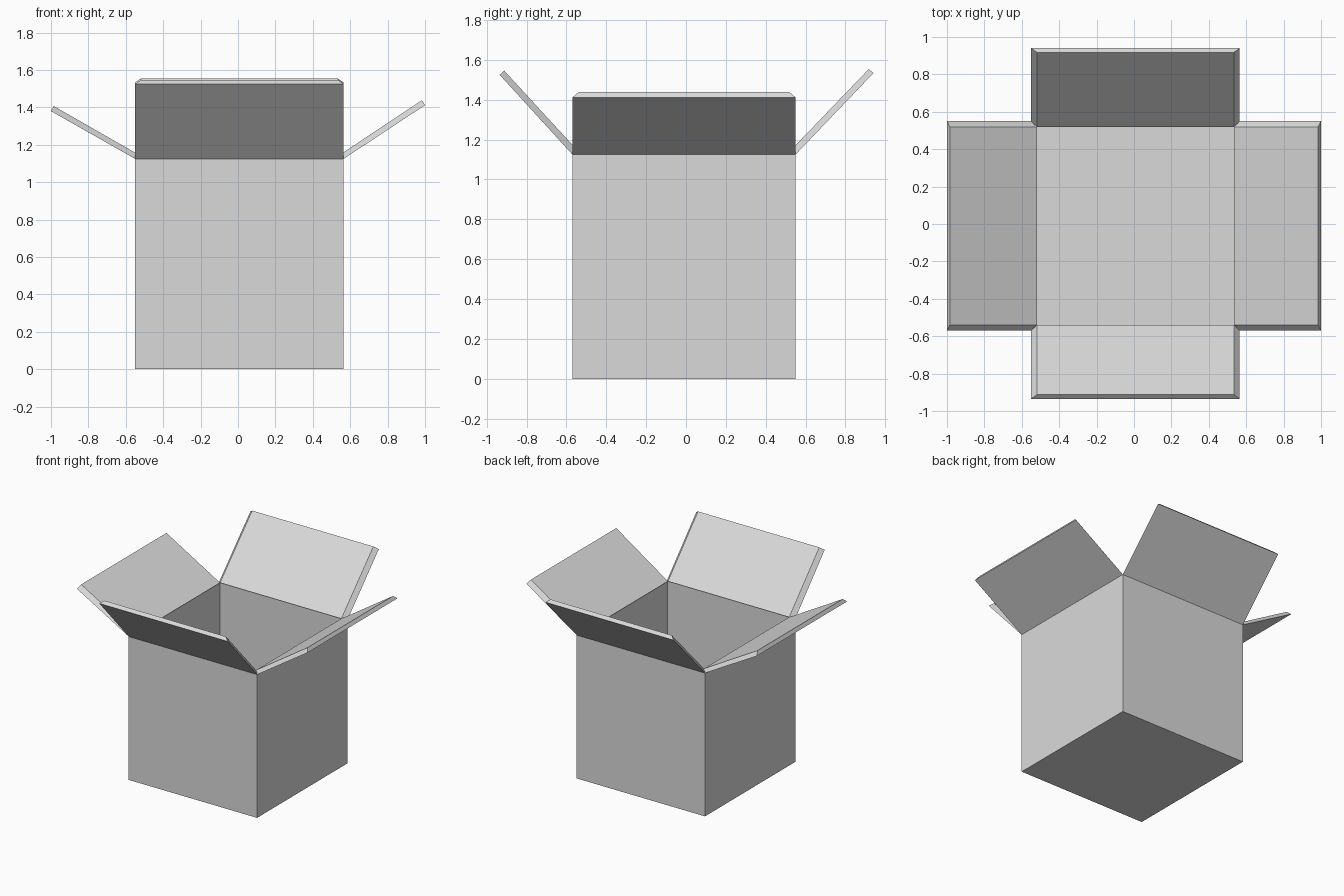
import bpy
import bmesh
from mathutils import Vector

cube = bpy.data.objects.get("Cube")
if cube:
    bpy.data.objects.remove(cube)

# Box extents and board thickness
X0, X1 = -0.55, 0.565
Y0, Y1 = -0.57, 0.55
TOP = 1.125
RIM = 1.14
BOARD = 0.031

card = bpy.data.materials.new("plain grey card")
card.use_nodes = True
grey = (0.7, 0.7, 0.7, 1)
card.diffuse_color = grey
card.node_tree.nodes["Principled BSDF"].inputs["Base Color"].default_value = grey


def finish(bm, name):
    bmesh.ops.recalc_face_normals(bm, faces=bm.faces[:])
    mesh = bpy.data.meshes.new(name)
    bm.to_mesh(mesh)
    bm.free()
    mesh.materials.append(card)
    bpy.context.collection.objects.link(bpy.data.objects.new(name, mesh))


# Hollow body: inset the lid, lift the inner rim, then sink the floor
bm = bmesh.new()
bmesh.ops.create_cube(bm, size=1)
for v in bm.verts:
    v.co = (X1 if v.co.x > 0 else X0,
            Y1 if v.co.y > 0 else Y0,
            TOP if v.co.z > 0 else 0)
lid = max(bm.faces, key=lambda f: f.calc_center_median().z)
bmesh.ops.inset_region(bm, faces=[lid], thickness=BOARD)
for v in lid.verts:
    v.co.z = RIM
sunk = bmesh.ops.extrude_face_region(bm, geom=[lid])["geom"]
for v in sunk:
    if isinstance(v, bmesh.types.BMVert):
        v.co.z = BOARD
if lid.is_valid:
    bmesh.ops.delete(bm, geom=[lid], context="FACES_ONLY")
finish(bm, "box_body")


# Flap: outer sheet from hinge to tip, inner sheet inset at hinge and sides
def flap(name, start, end, outward, reach, rise):
    a, b = Vector((*start, TOP)), Vector((*end, TOP))
    out = Vector((*outward, 0))
    along = (b - a).normalized() * BOARD
    lean = out * reach + Vector((0, 0, rise))
    inward = (Vector((0, 0, reach)) - out * rise).normalized() * BOARD
    hinge = Vector((0, 0, RIM - TOP)) - out * BOARD
    outer = [a, b, b + lean, a + lean]
    inner = [a + along + hinge, b - along + hinge,
             b - along + lean + inward, a + along + lean + inward]
    bm = bmesh.new()
    lo = [bm.verts.new(p) for p in outer]
    hi = [bm.verts.new(p) for p in inner]
    bm.faces.new(lo)
    bm.faces.new(hi)
    for i in range(4):
        j = (i + 1) % 4
        bm.faces.new((lo[i], lo[j], hi[j], hi[i]))
    finish(bm, name)


flap("front_flap", (X0, Y0), (X1, Y0), (0, -1), 0.365, 0.4)
flap("back_flap", (X0, Y1), (X1, Y1), (0, 1), 0.39, 0.408)
flap("left_flap", (X1, Y0), (X1, Y1), (1, 0), 0.435, 0.287)
flap("right_flap", (X0, Y0), (X0, Y1), (-1, 0), 0.45, 0.255)
